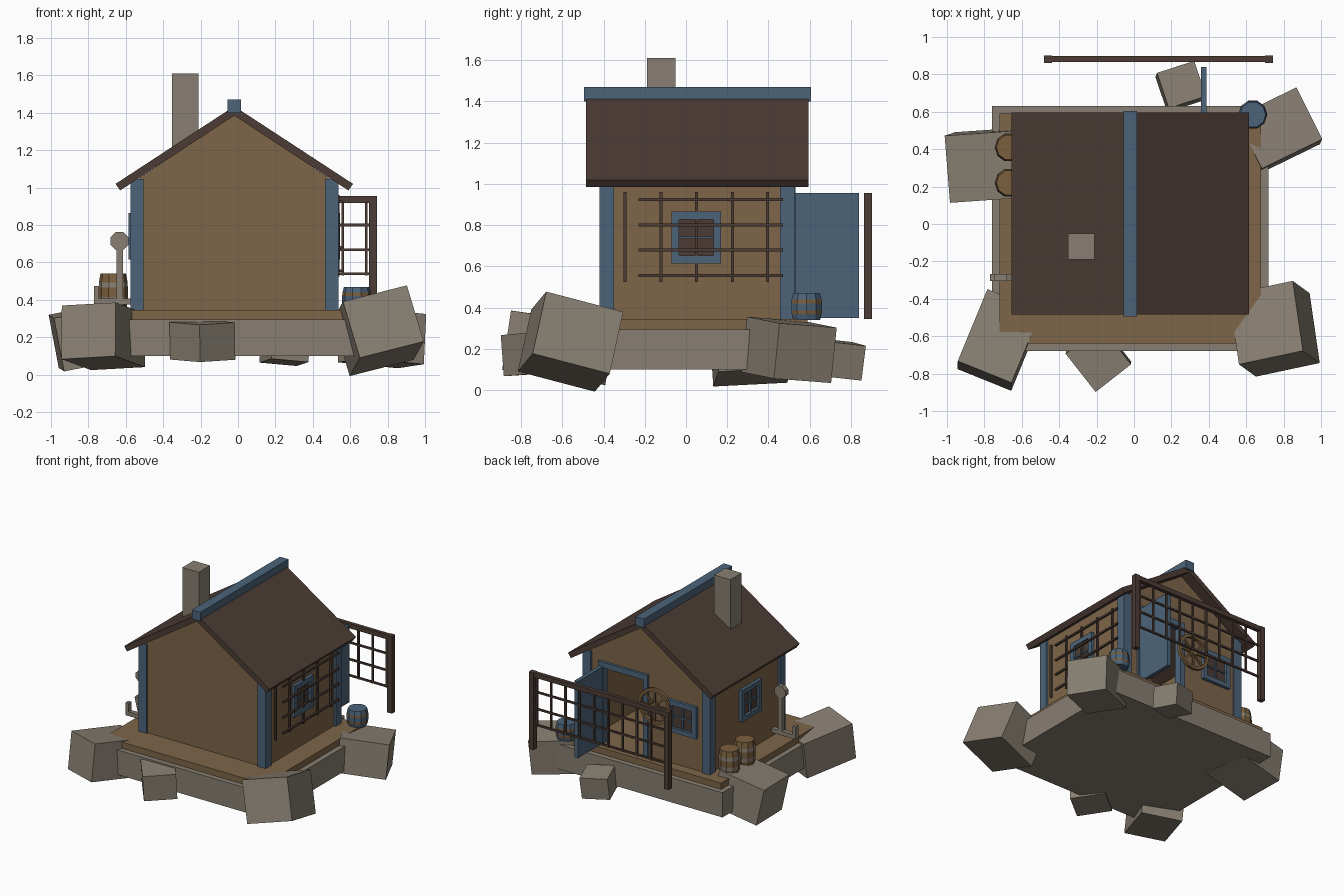
import bpy, bmesh, math
from mathutils import Matrix, Vector, Euler

if "Cube" in bpy.data.objects:
    bpy.data.objects.remove(bpy.data.objects["Cube"])


def material(name, r, g, b):
    m = bpy.data.materials.new(name)
    lin = [((c / 255 + 0.055) / 1.055) ** 2.4 for c in (r, g, b)]
    m.diffuse_color = (*lin, 1)
    m.use_nodes = True
    m.node_tree.nodes["Principled BSDF"].inputs["Base Color"].default_value = m.diffuse_color
    return m


WOOD = material("wood", 126, 102, 73)
STONE = material("stone", 136, 127, 114)
BLUE = material("blue paint", 76, 100, 122)
DARK = material("dark brown", 76, 60, 53)
BARREL = material("barrel wood", 122, 95, 62)


def finish(name, bm, *mats):
    bmesh.ops.recalc_face_normals(bm, faces=bm.faces)
    me = bpy.data.meshes.new(name)
    bm.to_mesh(me)
    bm.free()
    for m in mats:
        me.materials.append(m)
    ob = bpy.data.objects.new(name, me)
    bpy.context.collection.objects.link(ob)
    return ob


def boxes(name, mat, *spans):
    """Each span is (x0, x1, y0, y1, z0, z1)."""
    bm = bmesh.new()
    for x0, x1, y0, y1, z0, z1 in spans:
        mtx = Matrix.Translation(((x0 + x1) / 2, (y0 + y1) / 2, (z0 + z1) / 2))
        mtx = mtx @ Matrix.Diagonal((x1 - x0, y1 - y0, z1 - z0, 1))
        bmesh.ops.create_cube(bm, size=1, matrix=mtx)
    return finish(name, bm, mat)


def prism(name, mat, pts, y0, y1):
    """Extrude an x-z outline along y."""
    bm = bmesh.new()
    f = bm.faces.new([bm.verts.new((x, y0, z)) for x, z in pts])
    ext = bmesh.ops.extrude_face_region(bm, geom=[f])["geom"]
    bmesh.ops.translate(bm, vec=(0, y1 - y0, 0),
                        verts=[v for v in ext if isinstance(v, bmesh.types.BMVert)])
    return finish(name, bm, mat)


def rock(name, loc, size, rot):
    bm = bmesh.new()
    e = Euler([math.radians(a) for a in rot]).to_matrix().to_4x4()
    bmesh.ops.create_cube(bm, size=1, matrix=Matrix.Translation(loc) @ e @ Matrix.Diagonal((*size, 1)))
    return finish(name, bm, STONE)


def barrel(name, x, y, z, h, r, body, band):
    """Ten-sided barrel; the two narrow rows take the band material."""
    rows = [(0, .88), (.22, .98), (.36, 1), (.62, 1), (.76, .98), (1, .88)]
    bm = bmesh.new()
    n = 10
    rings = [[bm.verts.new((x + r * k * math.cos(i * math.tau / n),
                            y + r * k * math.sin(i * math.tau / n), z + h * t))
              for i in range(n)] for t, k in rows]
    for j in range(len(rows) - 1):
        for i in range(n):
            k = (i + 1) % n
            f = bm.faces.new((rings[j][i], rings[j][k], rings[j + 1][k], rings[j + 1][i]))
            f.material_index = j % 2
    bm.faces.new(rings[0])
    bm.faces.new(rings[-1])
    return finish(name, bm, body, band)


def window(name, axis, u0, u1, wall, out, z0, z1):
    """Framed window on a wall plane; out is +1 or -1 along the wall normal."""
    def span(a, b, c, d, depth):
        n0, n1 = sorted((wall - out * .004, wall + out * depth))
        return (n0, n1, a, b, c, d) if axis == "x" else (a, b, n0, n1, c, d)
    w, um, zm = .037, (u0 + u1) / 2, (z0 + z1) / 2
    boxes(name + "_frame", BLUE,
          span(u0, u0 + w, z0, z1, .025), span(u1 - w, u1, z0, z1, .025),
          span(u0 + w, u1 - w, z0, z0 + w, .025), span(u0 + w, u1 - w, z1 - w, z1, .025),
          span(um - .006, um + .006, z0, z1, .014), span(u0, u1, zm - .006, zm + .006, .014))
    boxes(name + "_pane", DARK, span(u0 + w, u1 - w, z0 + w, z1 - w, .004))


# Foundation and deck
boxes("foundation", STONE, (-.76, .72, -.68, .63, .10, .295))
boxes("deck", WOOD, (-.72, .68, -.64, .59, .295, .345))

# Foundation rocks
rock("rock_back_left", (-.785, .315, .205), (.38, .36, .29), (3, -11, 4))
rock("rock_front_left", (-.72, -.62, .205), (.31, .42, .29), (-8, -3, -22))
rock("rock_front_middle", (-.19, -.715, .18), (.24, .26, .2), (3, -3, 38))
rock("rock_front_right", (.75, -.56, .235), (.36, .39, .32), (-15, -14, 12))
rock("rock_back_right", (.77, .5, .195), (.36, .31, .27), (-4, 5, 26))
rock("rock_back_middle", (.25, .735, .15), (.21, .2, .17), (-6, 5, 18))

# Walls, with a doorway in the back wall
boxes("walls", WOOD,
      (-.56, .52, -.405, -.375, .345, 1.04),
      (-.56, -.53, -.39, .49, .345, 1.04), (.49, .52, -.39, .49, .345, 1.04),
      (-.55, .0, .48, .51, .345, 1.04), (.36, .51, .48, .51, .345, 1.04),
      (0, .36, .48, .51, .95, 1.04))
for nm, y in (("front_gable", -.405), ("back_gable", .48)):
    prism(nm, WOOD, [(-.55, 1.035), (.51, 1.035), (-.02, 1.39)], y, y + .03)
boxes("corner_posts", BLUE, *[(x - .035, x + .035, y - .035, y + .035, .345, 1.045)
                              for x in (-.541, .501) for y in (-.385, .49)])

# Roof, ridge and chimney
prism("roof", DARK, [(-.655, 1.02), (-.02, 1.435), (.615, 1.02), (.59, .985),
                     (-.02, 1.385), (-.63, .985)], -.485, .595)
boxes("ridge_beam", BLUE, (-.057, .017, -.495, .605, 1.4, 1.47))
boxes("chimney", STONE, (-.353, -.21, -.19, -.05, 1.15, 1.61))

# Door frame and open door
boxes("door_frame", BLUE, (-.035, .005, .47, .53, .345, .95), (.355, .4, .47, .53, .345, .95),
      (-.035, .4, .47, .53, .945, .99))
boxes("open_door", BLUE, (.357, .387, .525, .84, .35, .955))

# Windows
window("right_window", "x", -.07, .17, .52, 1, .615, .865)
window("left_window", "x", -.115, .135, -.56, -1, .615, .865)
window("back_window", "y", -.46, -.21, .51, 1, .6, .85)

# Trellis on the right wall
t = .007
boxes("wall_trellis", DARK,
      *[(.53, .544, y - t, y + t, .525, .96) for y in (-.295, -.122, .05, .225, .395)],
      *[(.544, .558, -.23, .47, z - t, z + t) for z in (.555, .68, .80, .925)])

# Free-standing trellis fence behind the house
boxes("fence_posts", DARK, (-.48, -.438, .862, .902, .345, .955), (.7, .742, .862, .902, .345, .955),
      (-.46, .72, .867, .897, .918, .955))
boxes("fence_trellis", DARK,
      *[(x - t, x + t, .876, .889, .53, .93) for x in [.685 - .125 * i for i in range(9)]],
      *[(-.45, .71, .874, .887, z - t, z + t) for z in (.54, .667, .8)])

# Spoked wheel hung on the back wall
bm = bmesh.new()
n, hub = 16, Vector((-.105, .54, .77))
prof = [(.118, -.012), (.14, -.012), (.14, .012), (.118, .012)]
rings = [[bm.verts.new(hub + Vector((r * math.cos(i * math.tau / n), d, r * math.sin(i * math.tau / n))))
          for r, d in prof] for i in range(n)]
for i in range(n):
    a, b = rings[i], rings[(i + 1) % n]
    for j in range(4):
        k = (j + 1) % 4
        bm.faces.new((a[j], a[k], b[k], b[j]))
for i in range(4):
    bmesh.ops.create_cube(bm, size=1, matrix=Matrix.Translation(hub) @ Matrix.Rotation(i * math.pi / 4, 4, "Y")
                          @ Matrix.Diagonal((.25, .012, .014, 1)))
bmesh.ops.create_cone(bm, cap_ends=True, segments=8, radius1=.03, radius2=.03, depth=.035,
                      matrix=Matrix.Translation(hub) @ Matrix.Rotation(math.pi / 2, 4, "X"))
finish("wheel", bm, BARREL)

# Barrels and bucket
barrel("barrel_a", -.667, .41, .345, .195, .078, BARREL, STONE)
barrel("barrel_b", -.667, .22, .345, .195, .078, BARREL, STONE)
barrel("bucket", .635, .585, .34, .13, .078, BLUE, BARREL)

# Anchor leaning on the left wall
boxes("anchor", STONE, (-.65, -.616, -.304, -.268, .375, .68), (-.77, -.496, -.304, -.268, .375, .408),
      (-.77, -.743, -.304, -.268, .4, .475), (-.523, -.496, -.304, -.268, .4, .475))
bm = bmesh.new()
bmesh.ops.create_cone(bm, cap_ends=True, segments=8, radius1=.052, radius2=.052, depth=.036,
                      matrix=Matrix.Translation((-.633, -.286, .715)) @ Matrix.Rotation(math.pi / 2, 4, "X")
                      @ Matrix.Rotation(math.pi / 8, 4, "Z"))
finish("anchor_head", bm, STONE)
